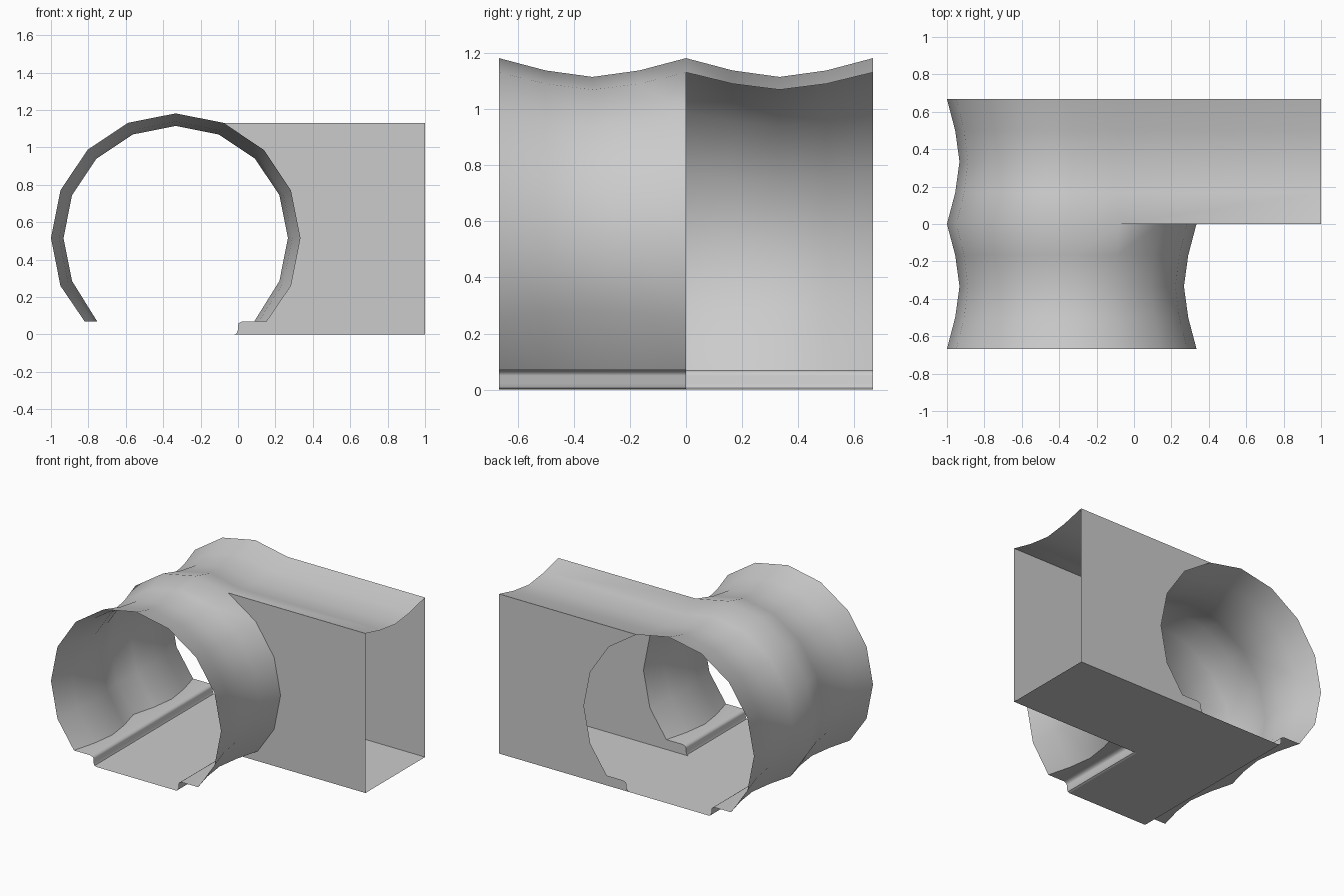
import bpy, math

if "Cube" in bpy.data.objects:
    bpy.data.objects.remove(bpy.data.objects["Cube"])

CX, CZ, R, LEDGE_Z = -0.333, 0.515, 0.667, 0.07
# tube radius along y: two pinched bays
ROWS = [(-0.667 + i * 0.667 / 4, (0.667, 0.623, 0.6, 0.623)[i % 4]) for i in range(9)]
# right curb rising from the road to the ledge
CURB = [(-0.02, 0), (-0.008, 0.005), (-0.001, 0.022), (0, 0.05), (0.004, 0.06), (0.014, 0.066)]


def make(name, verts, faces):
    me = bpy.data.meshes.new(name)
    me.from_pydata(verts, [], faces)
    me.validate()
    ob = bpy.data.objects.new(name, me)
    bpy.context.collection.objects.link(ob)
    bpy.ops.object.select_all(action='DESELECT')
    ob.select_set(True)
    bpy.context.view_layer.objects.active = ob
    bpy.ops.object.shade_smooth_by_angle(angle=math.radians(40))
    return ob


def loft(name, sections, keep=lambda row, col: True):
    n = len(sections[0])
    verts = [p for s in sections for p in s]
    faces = [(r * n + c, r * n + c + 1, (r + 1) * n + c + 1, (r + 1) * n + c)
             for r in range(len(sections) - 1) for c in range(n - 1) if keep(r, c)]
    return make(name, verts, faces)


def mirror_x(x):
    return 2 * CX - x


def arc(k, r):
    """Point k of the 16-sided tube, counted clockwise from the top."""
    if abs(k) == 6:
        return CX + math.copysign(0.42 + r - 0.6, k), LEDGE_Z
    a = k * math.pi / 8
    return CX + r * math.sin(a), CZ + r * math.cos(a)


# tube, open on the right for the side passage, whose roof follows the pinch
sections = []
for y, r in ROWS:
    s = [(x, y, z) for x, z in (arc(k, r) for k in range(-6, 7))]
    sections.append(s)
n = 13
verts = [p for s in sections for p in s]
faces = []
for row in range(8):
    for c in range(12):
        if row < 4 or c < 7:
            a = row * n + c
            faces.append((a, a + n, a + n + 1, a + 1))
base = len(verts)
for s in sections[4:]:
    verts.append((1, s[7][1], s[7][2]))
for i in range(4):
    a = (4 + i) * n + 7
    faces.append((a, a + n, base + i + 1, base + i))
used = sorted({i for f in faces for i in f})
remap = {old: new for new, old in enumerate(used)}
make("tunnel_shell", [verts[i] for i in used],
     [tuple(remap[i] for i in f) for f in faces])


# ledges with rounded curbs: left runs full length, right only the front bay
def ledge(name, rows, left):
    secs = []
    for y, r in rows:
        prof = CURB + [(0.025, LEDGE_Z), arc(6, r)]
        secs.append([(mirror_x(x) if left else x, y, z) for x, z in prof])
    loft(name, secs)


ledge("left_ledge", ROWS, True)
ledge("right_ledge", ROWS[:5], False)

# road floor, L-shaped
xl, xr = mirror_x(CURB[0][0]), CURB[0][0]
make("floor", [(xl, -R, 0), (xr, -R, 0), (xr, 0, 0), (1, 0, 0), (1, R, 0), (xr, R, 0),
               (xl, R, 0), (xl, 0, 0)],
     [(0, 1, 2, 7), (7, 2, 5, 6), (2, 3, 4, 5)])

# side passage walls, cut to the tube and curb outline
outline = [arc(k, R) for k in range(1, 7)] + [(0.025, LEDGE_Z)] + CURB[::-1]
outline += [(1, 0), (1, arc(1, R)[1])]
for name, y in (("passage_front_wall", 0), ("passage_back_wall", R)):
    make(name, [(x, y, z) for x, z in outline], [tuple(range(len(outline)))])
